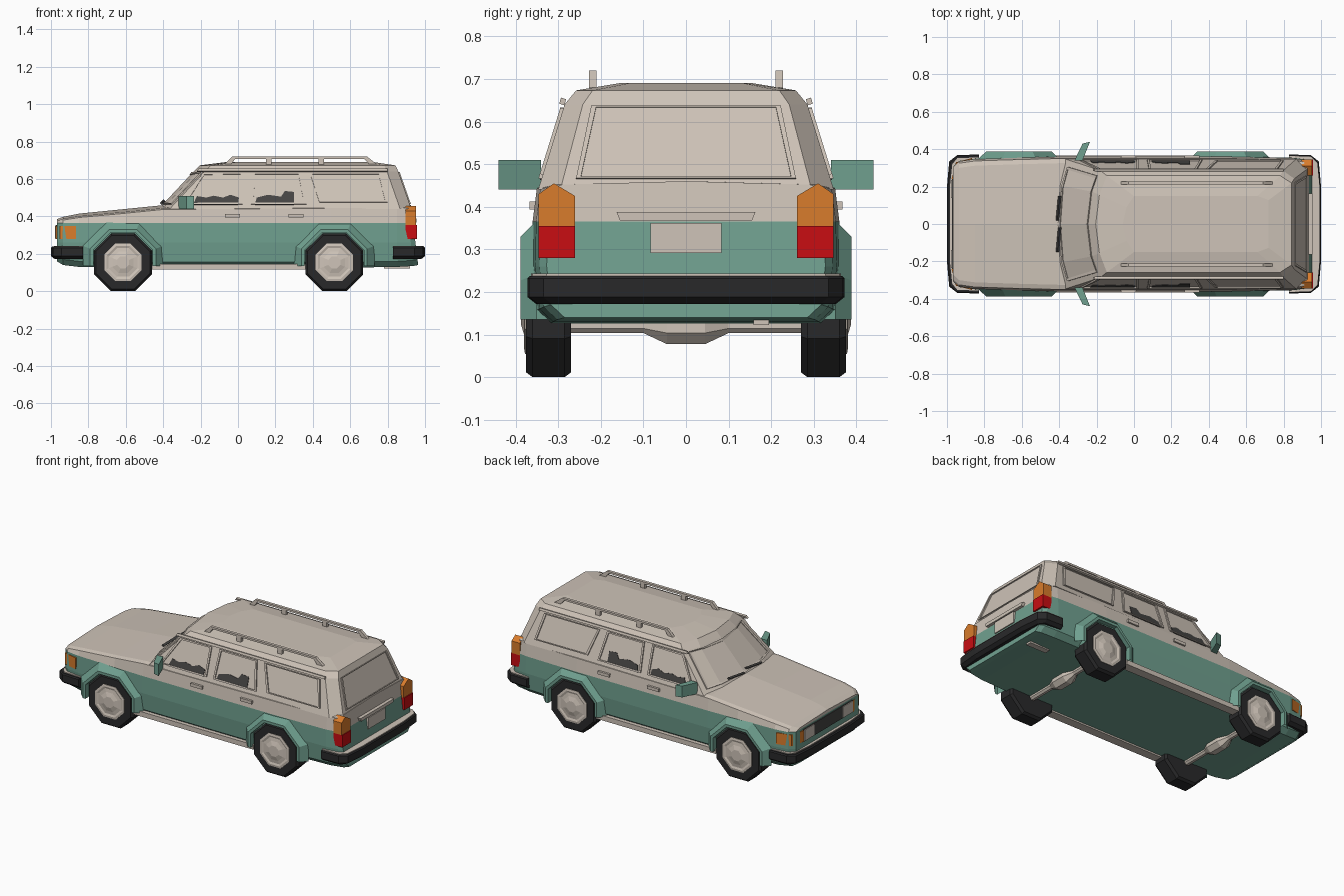
import bpy, bmesh, math
from mathutils import Vector

if "Cube" in bpy.data.objects:
    bpy.data.objects.remove(bpy.data.objects["Cube"])

def mat(name, r, g, b):
    m = bpy.data.materials.new(name)
    m.diffuse_color = (r, g, b, 1)
    m.use_nodes = True
    m.node_tree.nodes["Principled BSDF"].inputs["Base Color"].default_value = m.diffuse_color
    return m

BEIGE = mat("warm_beige", .62, .55, .48)
GREEN = mat("sea_green", .16, .35, .275)
BLACK = mat("rubber_black", .022, .022, .023)
DARK = mat("dark_grey", .06, .058, .056)
ORANGE = mat("lamp_orange", .69, .2, .025)
RED = mat("lamp_red", .58, .004, .006)

def make(name, verts, faces, mats, rule=None):
    bm = bmesh.new()
    vs = [bm.verts.new(v) for v in verts]
    for f in faces:
        bm.faces.new([vs[i] for i in f])
    bmesh.ops.remove_doubles(bm, verts=bm.verts, dist=1e-5)
    bmesh.ops.recalc_face_normals(bm, faces=bm.faces)
    me = bpy.data.meshes.new(name)
    for m in mats:
        me.materials.append(m)
    if rule:
        for f in bm.faces:
            f.material_index = rule(f.calc_center_median())
    bm.to_mesh(me)
    bm.free()
    ob = bpy.data.objects.new(name, me)
    bpy.context.collection.objects.link(ob)
    return ob

def bridge(a, b, n, closed=True):
    return [(a + i, a + (i + 1) % n, b + (i + 1) % n, b + i) for i in range(n if closed else n - 1)]

def prism(name, pts, d, m):
    """Polygon of 3D points pushed along vector d."""
    n = len(pts)
    pts = [Vector(p) for p in pts]
    faces = [tuple(range(n)), tuple(range(n, 2 * n))] + bridge(0, n, n)
    return make(name, pts + [p + Vector(d) for p in pts], faces, [m])

def frame(name, pts, d, w, m):
    """Raised ring following a polygon."""
    n = len(pts)
    out = [Vector(p) for p in pts]
    c = sum(out, Vector()) / n
    inn = [p + (c - p).normalized() * w for p in out]
    d = Vector(d)
    verts = out + [p + d for p in out] + [p + d for p in inn] + inn
    make(name, verts, bridge(0, n, n) + bridge(n, 2 * n, n) + bridge(2 * n, 3 * n, n), [m])

def box(name, x0, x1, y0, y1, z0, z1, m):
    return prism(name, [(x0, y0, z0), (x1, y0, z0), (x1, y1, z0), (x0, y1, z0)], (0, 0, z1 - z0), m)

def lathe(name, prof, cx, cz, s, m, n=8):
    """Spin (radius, y) profile about a y axis."""
    verts = [(cx + r * math.cos((k + .5) * math.tau / n), s * y, cz + r * math.sin((k + .5) * math.tau / n))
             for r, y in prof for k in range(n)]
    faces = [f for i in range(len(prof) - 1) for f in bridge(i * n, i * n + n, n)]
    faces += [tuple(range(n)), tuple(range(len(verts) - n, len(verts)))]
    return make(name, verts, faces, [m])

# Lower body: lofted sections (x, bottom, half width, shoulder z, centre z, rear slant)
stations = [(-.968, .16, .305, .375, .385, 0), (-.935, .14, .335, .388, .398, 0), (-.85, .13, .347, .402, .415, 0),
            (-.6, .125, .355, .425, .44, 0), (-.4, .125, .36, .445, .46, 0), (.5, .125, .36, .452, .46, 0),
            (.85, .13, .352, .452, .46, 0), (.925, .135, .342, .452, .46, .1), (.95, .14, .325, .452, .46, .12)]
verts, faces = [], []
for x, zb, hw, zs, zc, sl in stations:
    half = [(0, zb), (hw - .04, zb), (hw - .008, zb + .03), (hw + .002, .26), (hw, .365),
            (hw - .01, zs - .008), (hw - .035, zs), (0, zc)]
    ring = half + [(-y, z) for y, z in half[-2:0:-1]]
    verts += [(x - sl * (z - .25), y, z) for y, z in ring]
n = 14
for i in range(len(stations) - 1):
    faces += bridge(i * n, i * n + n, n)
for b in (0, (len(stations) - 1) * n):
    faces += [(b, b + 1, b + 13), (b + 6, b + 7, b + 8)]
    faces += [(b + i, b + i + 1, b + 13 - i, b + 14 - i) for i in range(1, 6)]
make("lower_body", verts, faces, [GREEN, BEIGE], lambda c: int(c.z > .365))

# Cabin: stacked plan rings (z, front x, rear x, half width)
levels = [(.44, -.425, .927, .347), (.64, -.238, .857, .285), (.673, -.205, .842, .258), (.691, -.06, .72, .15)]
verts, faces = [], []
for z, xf, xr, hw in levels:
    half = [(xf, 0), (xf + .02, .6 * hw), (xf + .06, hw), (xr - .06, hw), (xr, .85 * hw), (xr, 0)]
    verts += [(x, y, z) for x, y in half + [(x, -y) for x, y in half[-2:0:-1]]]
for i in range(3):
    faces += bridge(i * 10, i * 10 + 10, 10)
make("cabin", verts, faces + [tuple(range(10)), tuple(range(30, 40))], [BEIGE])

# Screens at both ends
def shield(f, z):
    t = (z - .44) / .2
    a = abs(f)
    bow = .02 * a / .6 if a < .6 else .02 + .1 * (a - .6)
    return (-.425 + .187 * t + bow, f * (.347 - .062 * t), z)

frame("windshield_frame", [shield(f, .463) for f in (-.9, -.6, 0, .6, .9)] +
      [shield(f, .632) for f in (.9, .6, 0, -.6, -.9)], (-.005, 0, .005), .016, BEIGE)
rear = lambda y, z: (.927 - .35 * (z - .44), y, z)
frame("rear_window_frame", [rear(-.258, .465), rear(.258, .465), rear(.222, .637), rear(-.222, .637)],
      (.006, 0, .002), .012, BEIGE)
for y in (-.15, .02):
    prism("wiper", [(-.408, y, .462), (-.4, y, .47), (-.388, y + .13, .482), (-.396, y + .13, .474)],
          (-.01, 0, .009), DARK)

# Parts present on both sides
windows = {"front_window": [(-.29, .465), (.025, .465), (.025, .632), (-.19, .632)],
           "middle_window": [(.07, .465), (.365, .465), (.335, .632), (.08, .632)],
           "cargo_window": [(.435, .475), (.8, .475), (.765, .63), (.385, .63)]}
seats = [[(-.24, .462), (0, .462), (.005, .5), (-.04, .515), (-.08, .5), (-.13, .51), (-.17, .5), (-.22, .508)],
         [(.09, .462), (.3, .462), (.3, .53), (.25, .535), (.23, .505), (.16, .515), (.1, .5)]]
for s in (-1, 1):
    side = lambda x, z: (x, s * (.347 - .31 * (z - .44)), z)
    for name, pts in windows.items():
        frame(name + "_frame", [side(*p) for p in pts], (0, s * .007, .002), .014, BEIGE)
    for pts in seats:
        prism("seat_silhouette", [side(*p) for p in pts], (0, s * .003, .001), DARK)
    prism("drip_rail", [side(-.22, .638), side(.8, .638), side(.8, .652), side(-.21, .652)], (0, s * .012, .004), BEIGE)
    # Sills, handles and mirrors
    box("sill", -.46, .36, s * .31, s * .366, .115, .145, BEIGE)
    for x in (-.07, .27):
        box("door_handle", x, x + .08, s * .34, s * .367, .393, .412, BEIGE)
    prism("mirror", [(-.318, s * .34, .44), (-.275, s * .34, .44), (-.235, s * .44, .44), (-.275, s * .43, .44)],
          (0, 0, .07), GREEN)
    # Roof rails
    rail = [(-.07, .68), (-.03, .72), (.69, .72), (.74, .68), (.7, .68), (.675, .708), (-.015, .708), (-.035, .68)]
    prism("roof_rail", [(x, s * .21, z) for x, z in rail], (0, s * .018, 0), BEIGE)
    for x in (.15, .43):
        box("rail_foot", x, x + .03, s * .21, s * .228, .675, .71, BEIGE)
    # Lamps
    lamp = lambda pts: [(.895, s * y, z) for y, z in pts]
    prism("tail_lamp", lamp([(.26, .28), (.346, .28), (.346, .355), (.26, .355)]), (.062, 0, 0), RED)
    prism("rear_indicator", lamp([(.26, .355), (.346, .355), (.346, .43), (.31, .455), (.26, .425)]),
          (.057, 0, 0), ORANGE)
    prism("front_indicator", [(-.975, s * .24, .28), (-.952, s * .33, .28), (-.865, s * .353, .28),
                              (-.865, s * .24, .28)], (0, 0, .07), ORANGE)
    box("headlamp", -.978, -.95, s * .14, s * .235, .283, .352, BEIGE)

    # Wheels and flares
    for cx in (-.615, .515):
        lathe("tyre", [(.1, .27), (.155, .27), (.167, .285), (.167, .36), (.155, .375), (.107, .375)],
              cx, .1543, s, BLACK)
        lathe("wheel_rim", [(.108, .36), (.108, .378), (.095, .38), (.083, .376), (.062, .379), (.035, .387)],
              cx, .1543, s, BEIGE)
        verts = []
        for r, y in ((.232, .35), (.19, .388), (.172, .388), (.172, .31)):
            for k in range(6):
                a = math.radians(-22.5 + 45 * k)
                verts.append((cx + r * math.cos(a), s * y, max(.135, .1543 + r * math.sin(a))))
        make("wheel_flare", verts, [f for i in range(3) for f in bridge(i * 6, i * 6 + 6, 6, False)], [GREEN])

# Axles with differential bulge
for cx in (-.615, .515):
    lathe("axle", [(.02, -.28), (.02, -.1), (.048, -.045), (.048, .045), (.02, .1), (.02, .28)], cx, .122, 1, BEIGE)

# Bumpers, dark with a pale cap
for name, s in (("front_bumper", -1), ("rear_bumper", 1)):
    def outline(k, z):
        half = [(.83, .372 - k), (.945, .368 - k), (.988 - k, .335 - k), (1 - k, .2)]
        return [(s * x, y, z) for x, y in half] + [(s * x, -y, z) for x, y in half[::-1]]
    verts = outline(.02, .172) + outline(0, .188) + outline(0, .232) + outline(.006, .238)
    make(name, verts, [f for i in range(3) for f in bridge(i * 8, i * 8 + 8, 8)] +
         [tuple(range(8)), tuple(range(24, 32))], [BLACK])
    prism(name + "_cap", outline(.016 if s < 0 else .008, .236), (0, 0, .007), BEIGE)

# End details
box("grille", -.974, -.95, -.24, .24, .28, .355, DARK)
box("number_plate", .93, .952, -.083, .083, .292, .362, BEIGE)
prism("tailgate_trim", [(.92, -.155, .368), (.92, .155, .368), (.92, .163, .388), (.92, -.163, .388)],
      (.034, 0, 0), BEIGE)
box("exhaust_pipe", .78, .92, .158, .195, .122, .148, BEIGE)
